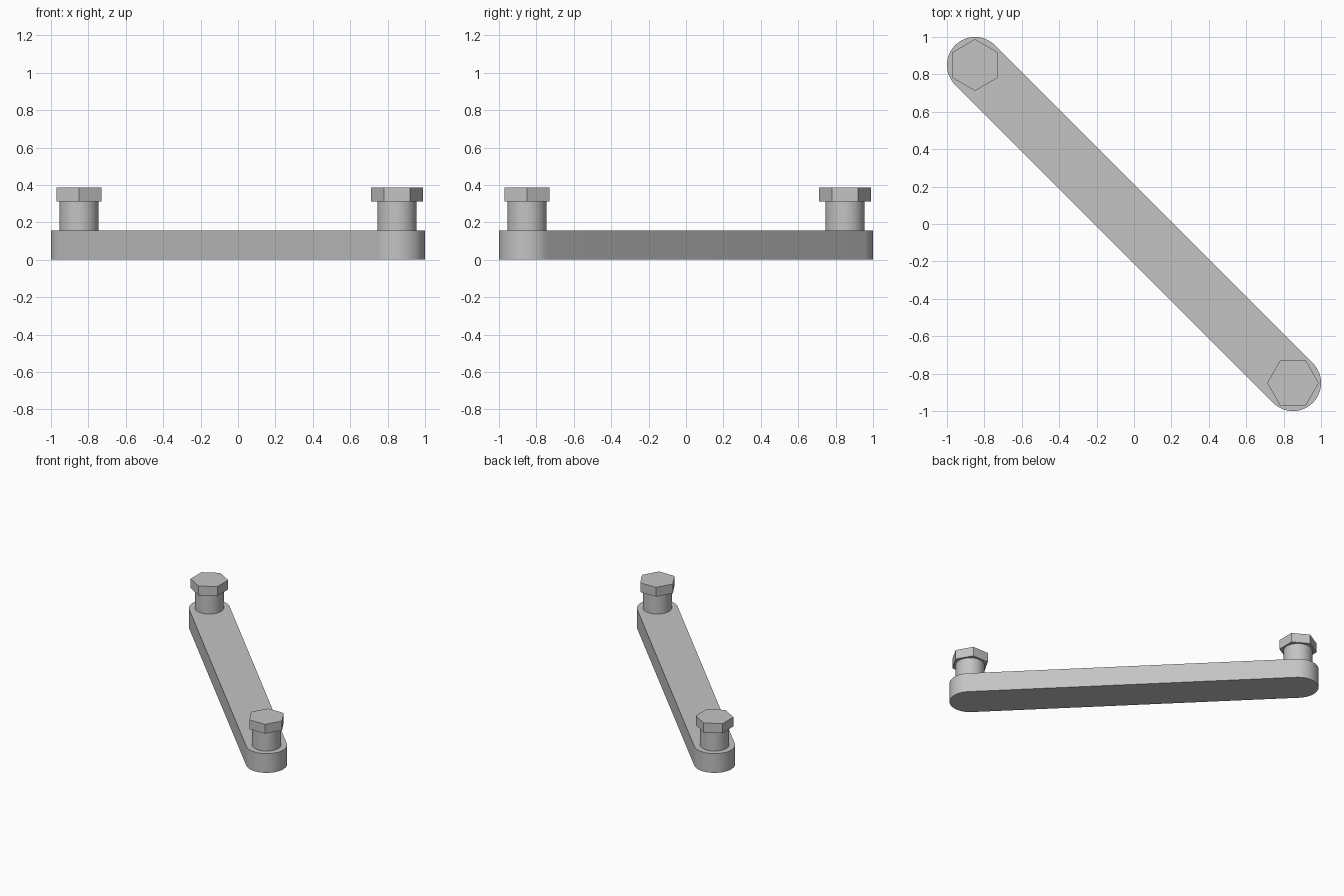
import bpy, math
from mathutils import Vector

cube = bpy.data.objects.get("Cube")
if cube:
    bpy.data.objects.remove(cube, do_unlink=True)

GREY = (0.55, 0.55, 0.55, 1)
metal = bpy.data.materials.new("grey metal")
metal.use_nodes = True
metal.diffuse_color = GREY
metal.node_tree.nodes["Principled BSDF"].inputs["Base Color"].default_value = GREY

END = 0.85          # distance of each bolt axis from the centre in x and y
BAR_RADIUS, BAR_TOP = 0.15, 0.155
SHAFT_RADIUS, SHAFT_TOP = 0.105, 0.31
HEAD_RADIUS, HEAD_TOP = 0.138, 0.385


def arc(center, radius, start, sweep, steps):
    """Points along an arc, both ends included."""
    return [(center[0] + radius * math.cos(start + sweep * i / steps),
             center[1] + radius * math.sin(start + sweep * i / steps))
            for i in range(steps + 1)]


def prism(name, outline, z0, z1, smooth=False):
    """Upright solid from a counter-clockwise outline."""
    n = len(outline)
    verts = [(x, y, z) for z in (z0, z1) for x, y in outline]
    faces = [tuple(reversed(range(n))), tuple(range(n, 2 * n))]
    faces += [(i, (i + 1) % n, (i + 1) % n + n, i + n) for i in range(n)]
    mesh = bpy.data.meshes.new(name)
    mesh.from_pydata(verts, [], faces)
    mesh.materials.append(metal)
    obj = bpy.data.objects.new(name, mesh)
    bpy.context.collection.objects.link(obj)
    if smooth:
        bpy.ops.object.select_all(action='DESELECT')
        obj.select_set(True)
        bpy.context.view_layer.objects.active = obj
        bpy.ops.object.shade_smooth_by_angle(angle=math.radians(30))
    return obj


# Diagonal bar with rounded ends
front, back = (END, -END), (-END, END)
outline = (arc(front, BAR_RADIUS, -0.75 * math.pi, math.pi, 32)
           + arc(back, BAR_RADIUS, 0.25 * math.pi, math.pi, 32))
prism("bar", outline, 0, BAR_TOP, smooth=True)

# Bolts: round shaft and hexagonal head, turned differently at each end
for side, center, turn in (("front", front, 0), ("back", back, math.pi / 6)):
    prism(side + "_bolt_shaft", arc(center, SHAFT_RADIUS, 0, math.tau, 48)[:-1],
          BAR_TOP, SHAFT_TOP, smooth=True)
    prism(side + "_bolt_head", arc(center, HEAD_RADIUS, turn, math.tau, 6)[:-1],
          SHAFT_TOP, HEAD_TOP)
